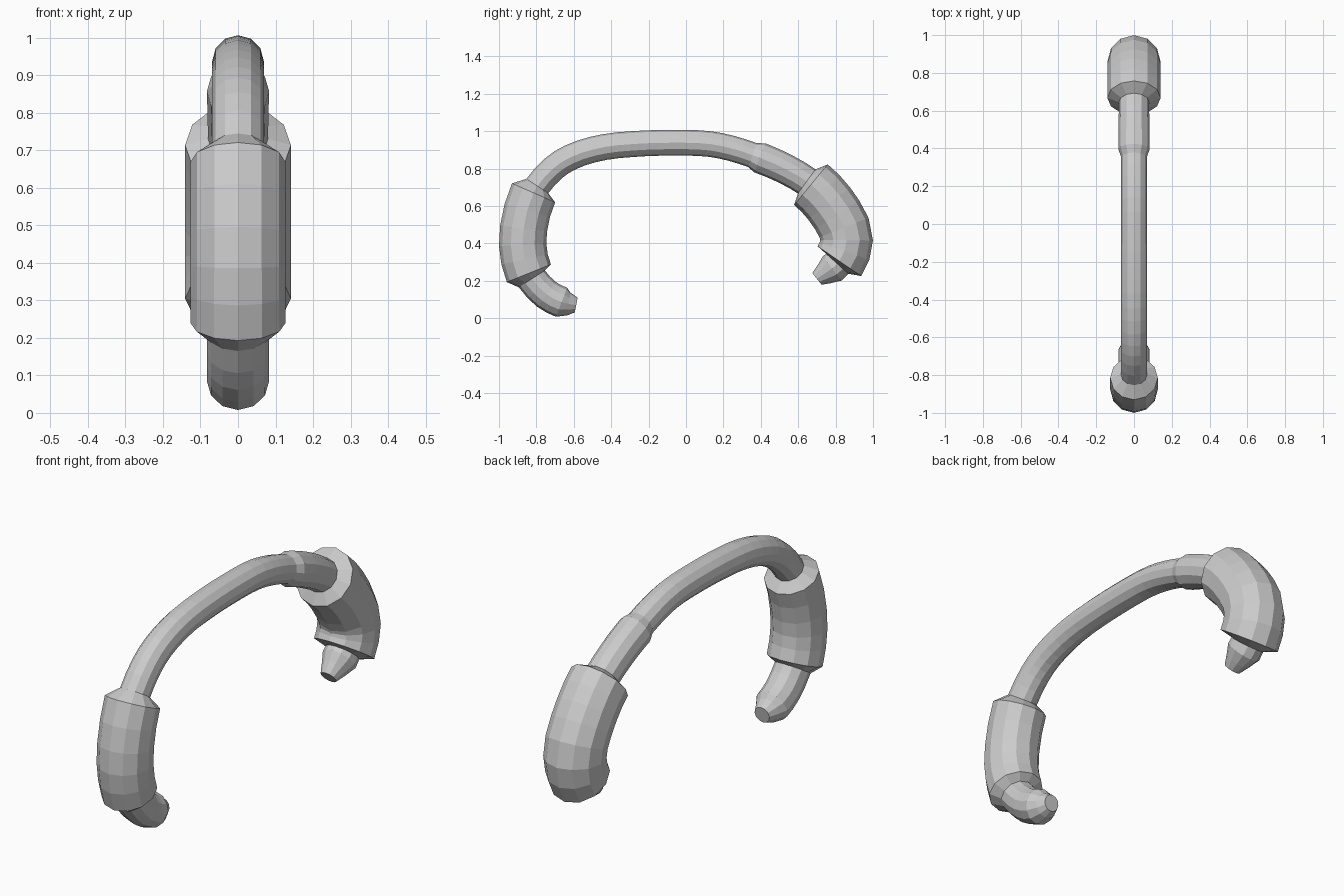
import bpy, bmesh, math
from mathutils import Vector

if "Cube" in bpy.data.objects:
    bpy.data.objects.remove(bpy.data.objects["Cube"])

SIDES = 12

# Centre line of the handlebar in (y, z)
PATH = [Vector(p) for p in [
    (-.587, .07), (-.665, .085), (-.755, .135), (-.84, .24), (-.873, .43),
    (-.815, .67), (-.71, .80), (-.595, .87), (-.435, .915), (-.25, .933),
    (-.077, .938), (.11, .933), (.25, .906), (.395, .857), (.527, .80),
    (.66, .72), (.775, .60), (.857, .44), (.82, .305), (.70, .21)]]


def knot_tangent(i):
    # Unit direction of the path at a knot, weighted by chord length
    if i == 0:
        return (PATH[1] - PATH[0]).normalized()
    if i == len(PATH) - 1:
        return (PATH[-1] - PATH[-2]).normalized()
    return (PATH[i + 1] - PATH[i - 1]).normalized()


def frame(t):
    # Position and direction at path parameter t (Hermite curve)
    i = min(int(t), len(PATH) - 2)
    u = t - i
    a, b = PATH[i], PATH[i + 1]
    d = (b - a).length
    ta, tb = knot_tangent(i) * d, knot_tangent(i + 1) * d
    pos = (a * (2*u**3 - 3*u*u + 1) + ta * (u**3 - 2*u*u + u)
           + b * (3*u*u - 2*u**3) + tb * (u**3 - u*u))
    tan = (a * (6*u*u - 6*u) + ta * (3*u*u - 4*u + 1)
           + b * (6*u - 6*u*u) + tb * (3*u*u - 2*u))
    return pos, tan.normalized()


def sweep(name, stations, cap_start=False, cap_end=False):
    # Round section swept along the path; stations are (parameter, radius)
    rows = [stations[0]]
    for (t0, r0), (t1, r1) in zip(stations, stations[1:]):
        n = max(1, round((t1 - t0) / 0.4))
        rows += [(t0 + (t1 - t0) * k / n, r0 + (r1 - r0) * k / n)
                 for k in range(1, n + 1)]
    bm = bmesh.new()
    rings = []
    for t, r in rows:
        p, d = frame(t)
        ring = []
        for k in range(SIDES):
            a = 2 * math.pi * k / SIDES
            s, c = r * math.sin(a), r * math.cos(a)
            ring.append(bm.verts.new((s, p.x - d.y * c, p.y + d.x * c)))
        rings.append(ring)
    for A, B in zip(rings, rings[1:]):
        for k in range(SIDES):
            j = (k + 1) % SIDES
            bm.faces.new((A[k], A[j], B[j], B[k]))
    if cap_start:
        bm.faces.new(rings[0])
    if cap_end:
        bm.faces.new(rings[-1])
    bmesh.ops.recalc_face_normals(bm, faces=bm.faces)
    # Open sleeves: make sure the normals point away from the centre line
    f = bm.faces[0]
    p, _ = frame(rows[0][0])
    if f.normal.dot(f.calc_center_median() - Vector((0, p.x, p.y))) < 0:
        bmesh.ops.reverse_faces(bm, faces=bm.faces)
    me = bpy.data.meshes.new(name)
    bm.to_mesh(me)
    bm.free()
    ob = bpy.data.objects.new(name, me)
    bpy.context.collection.objects.link(ob)
    return ob


# Front hooked end and its grip with chamfered rims
sweep("front_tip", [(0, .04), (1, .083), (2.75, .083)], cap_start=True)
sweep("front_grip", [(2.75, .083), (3, .127), (5, .126), (5.25, .07)])
# Long thin bar over the top
sweep("top_bar", [(5.25, .07), (12.72, .068)])
# Thicker sleeve ahead of the rear grip
sweep("rear_sleeve", [(12.72, .068), (13, .083), (14.88, .08)])
# Rear grip and its tapered end
sweep("rear_grip", [(14.88, .08), (15.06, .141), (18, .141), (18.12, .08)])
sweep("rear_tip", [(18.12, .08), (18.36, .082), (19, .04)], cap_end=True)
